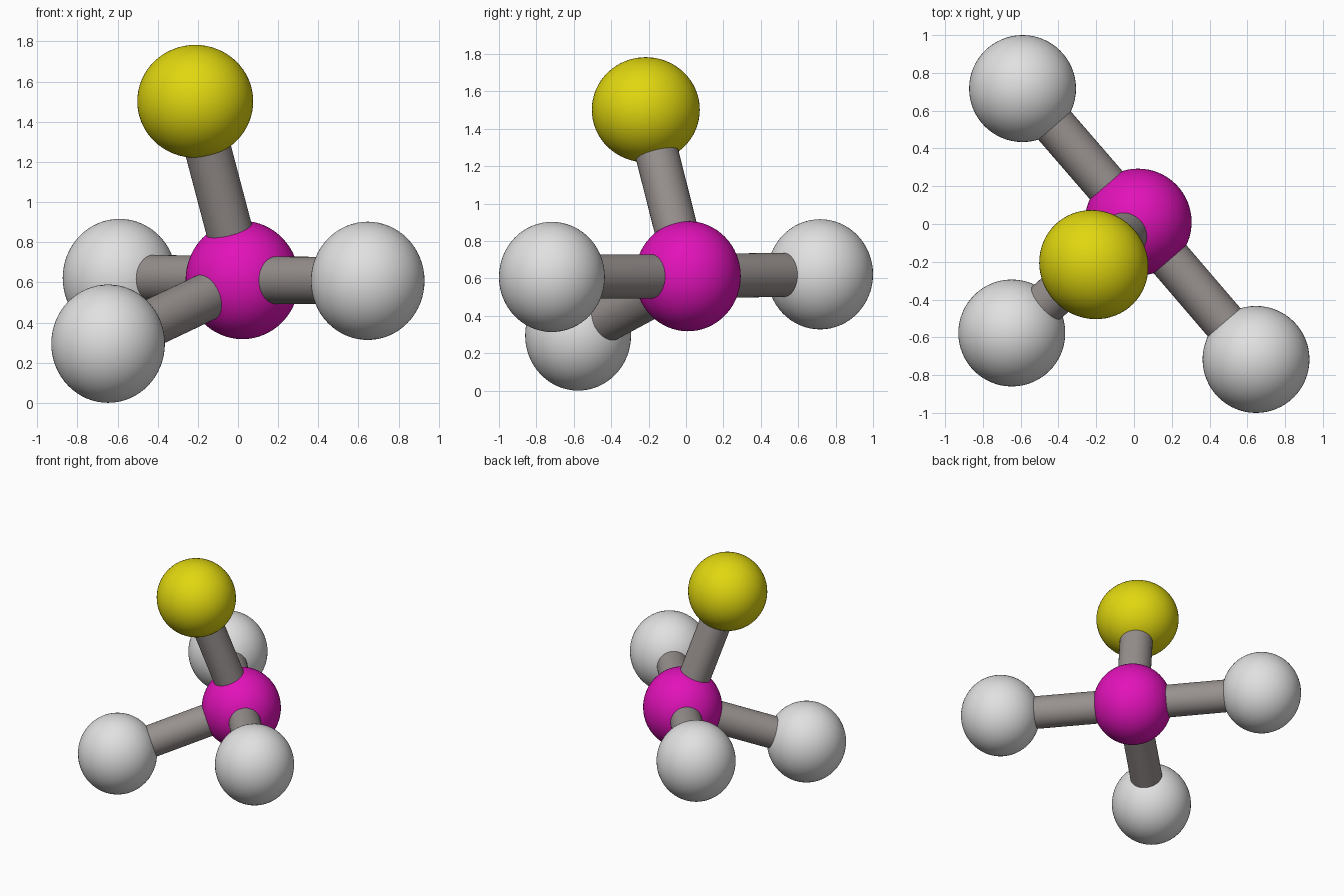
import bpy
from mathutils import Vector, Matrix

if "Cube" in bpy.data.objects:
    bpy.data.objects.remove(bpy.data.objects["Cube"])


def material(name, rgb):
    m = bpy.data.materials.new(name)
    m.diffuse_color = (*rgb, 1)
    m.use_nodes = True
    m.node_tree.nodes["Principled BSDF"].inputs["Base Color"].default_value = m.diffuse_color
    return m


WHITE = material("white", (0.75, 0.75, 0.75))
YELLOW = material("yellow", (0.75, 0.68, 0.005))
MAGENTA = material("magenta", (0.76, 0.006, 0.49))
GREY = material("warm_grey", (0.31, 0.28, 0.27))


def finish(name, mat, matrix):
    ob = bpy.context.object
    ob.name = name
    ob.data.transform(matrix)
    ob.data.materials.append(mat)
    bpy.ops.object.shade_smooth_by_angle()
    return ob


# Atoms: slightly stretched balls
def atom(name, centre, radii, mat, turn=0.0):
    bpy.ops.mesh.primitive_uv_sphere_add(segments=64, ring_count=32, radius=1)
    finish(name, mat, Matrix.Translation(centre)
           @ Matrix.Rotation(turn, 4, 'Z') @ Matrix.Diagonal((*radii, 1)))


# Bonds: rods from centre to centre; ru is the level radius, rv the upright one
def bond(name, a, b, ru, rv):
    a, b = Vector(a), Vector(b)
    d = b - a
    w = d.normalized()
    u = Vector((0, 0, 1)).cross(w).normalized()
    v = w.cross(u)
    frame = Matrix((u * ru, v * rv, d)).transposed().to_4x4()
    bpy.ops.mesh.primitive_cylinder_add(vertices=64, radius=1, depth=1)
    finish(name, GREY, Matrix.Translation((a + b) / 2) @ frame)


CENTRE = (0.022, 0.01, 0.612)
TOP = (-0.213, -0.215, 1.502)
OUTER = {
    "back": (-0.59, 0.717, 0.622),
    "front_right": (0.646, -0.717, 0.608),
    "low_left": (-0.647, -0.577, 0.295),
}
R, RZ = 0.283, 0.2945

atom("centre_atom", CENTRE, (R, R, RZ), MAGENTA)
atom("top_atom", TOP, (RZ, R, 0.281), YELLOW, turn=-0.785)
bond("top_bond", CENTRE, TOP, 0.118, 0.114)
for name, pos in OUTER.items():
    atom(name + "_atom", pos, (R, R, RZ), WHITE)
    bond(name + "_bond", CENTRE, pos, 0.114, 0.118)
